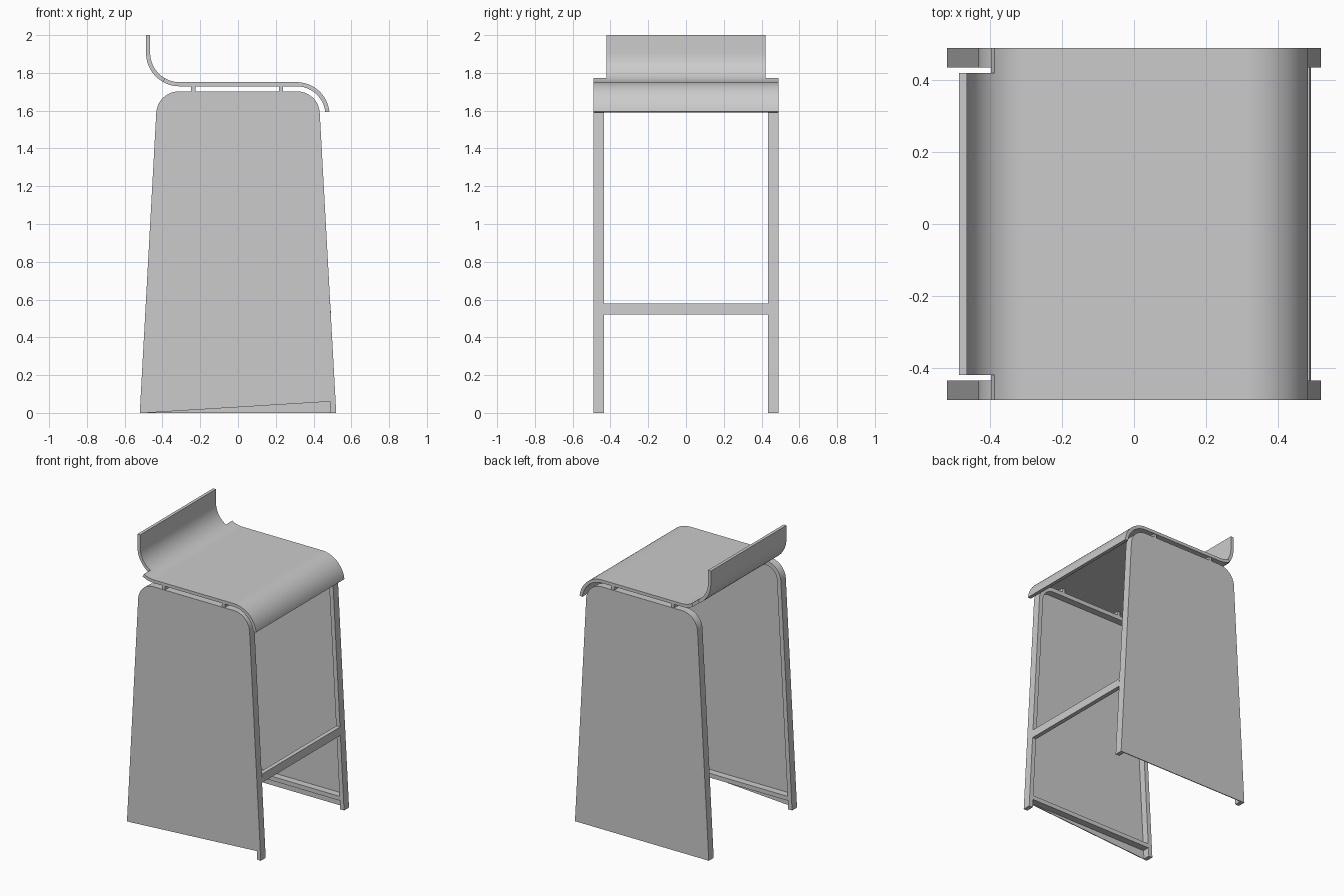
import bpy, bmesh
from math import sin, cos, radians

if "Cube" in bpy.data.objects:
    bpy.data.objects.remove(bpy.data.objects["Cube"])


def arc(cx, cz, r, a0, a1, n):
    steps = [radians(a0 + (a1 - a0) * i / n) for i in range(n + 1)]
    return [(cx + r * cos(a), cz + r * sin(a)) for a in steps]


def finish(name, bm):
    bmesh.ops.recalc_face_normals(bm, faces=bm.faces[:])
    me = bpy.data.meshes.new(name)
    bm.to_mesh(me)
    bm.free()
    ob = bpy.data.objects.new(name, me)
    bpy.context.collection.objects.link(ob)
    bpy.ops.object.select_all(action='DESELECT')
    bpy.context.view_layer.objects.active = ob
    ob.select_set(True)
    return ob


def prism(name, pts, y0, y1):
    """Extrude an xz outline from y0 to y1."""
    bm = bmesh.new()
    face = bm.faces.new([bm.verts.new((x, y0, z)) for x, z in pts])
    new = bmesh.ops.extrude_face_region(bm, geom=[face])["geom"]
    bmesh.ops.translate(bm, vec=(0, y1 - y0, 0),
                        verts=[v for v in new if isinstance(v, bmesh.types.BMVert)])
    ob = finish(name, bm)
    bpy.ops.object.shade_smooth_by_angle(angle=radians(30))
    return ob


def arch(foot, r):
    """Tapered arch from right foot over the top to left foot."""
    right = [(foot, 0)] + arc(0.313, 1.582, r, 3, 90, 16)
    return right + [(-x, z) for x, z in reversed(right)]


def box(name, x0, x1, z0, z1, y0, y1):
    return prism(name, [(x0, z0), (x1, z0), (x1, z1), (x0, z1)], y0, y1)


outer, inner = arch(0.52, 0.12), arch(0.49, 0.09)

# Side panels: rim frame, thin outer sheet, bottom rail and seat spacers
for side, s in (("front", -1), ("back", 1)):
    prism(side + "_rim", outer + inner[::-1], s * 0.435, s * 0.484)
    # the front sheet has a slanted lower edge
    cut = [(-0.49, 0), (0.49, 0.06), (0.49, 0)] if s < 0 else []
    prism(side + "_sheet", outer + cut, s * 0.484, s * 0.49)
    box(side + "_bottom_rail", -0.486, 0.486, 0.06, 0.09, s * 0.435, s * 0.484)
    for label, x in (("left", -0.237), ("right", 0.228)):
        box(f"{side}_{label}_spacer", x - 0.011, x + 0.011, 1.70, 1.732,
            s * 0.435, s * 0.485)

# Footrest between the right legs, following their slope
prism("footrest", [(0.462, 0.52), (0.492, 0.52), (0.489, 0.578), (0.459, 0.578)],
      -0.435, 0.435)

# Seat: curved sheet, narrower at the upturned back
profile = ([(-0.476, 2.0)] + arc(-0.31, 1.906, 0.166, 180, 270, 18)
           + arc(0.31, 1.576, 0.164, 90, 6, 18))
notch = 13
ys = (-0.49, -0.42, 0.42, 0.49)
bm = bmesh.new()
grid = [[bm.verts.new((x, y, z)) for y in ys] for x, z in profile]
for i in range(len(profile) - 1):
    for j in range(3):
        if j == 1 or i >= notch:
            bm.faces.new((grid[i][j], grid[i + 1][j],
                          grid[i + 1][j + 1], grid[i][j + 1]))
bmesh.ops.delete(bm, geom=[v for v in bm.verts if not v.link_faces], context='VERTS')
seat = finish("seat", bm)
mod = seat.modifiers.new("thickness", 'SOLIDIFY')
mod.thickness = 0.022
mod.offset = 0
bpy.ops.object.modifier_apply(modifier=mod.name)
bpy.ops.object.shade_smooth_by_angle(angle=radians(30))
